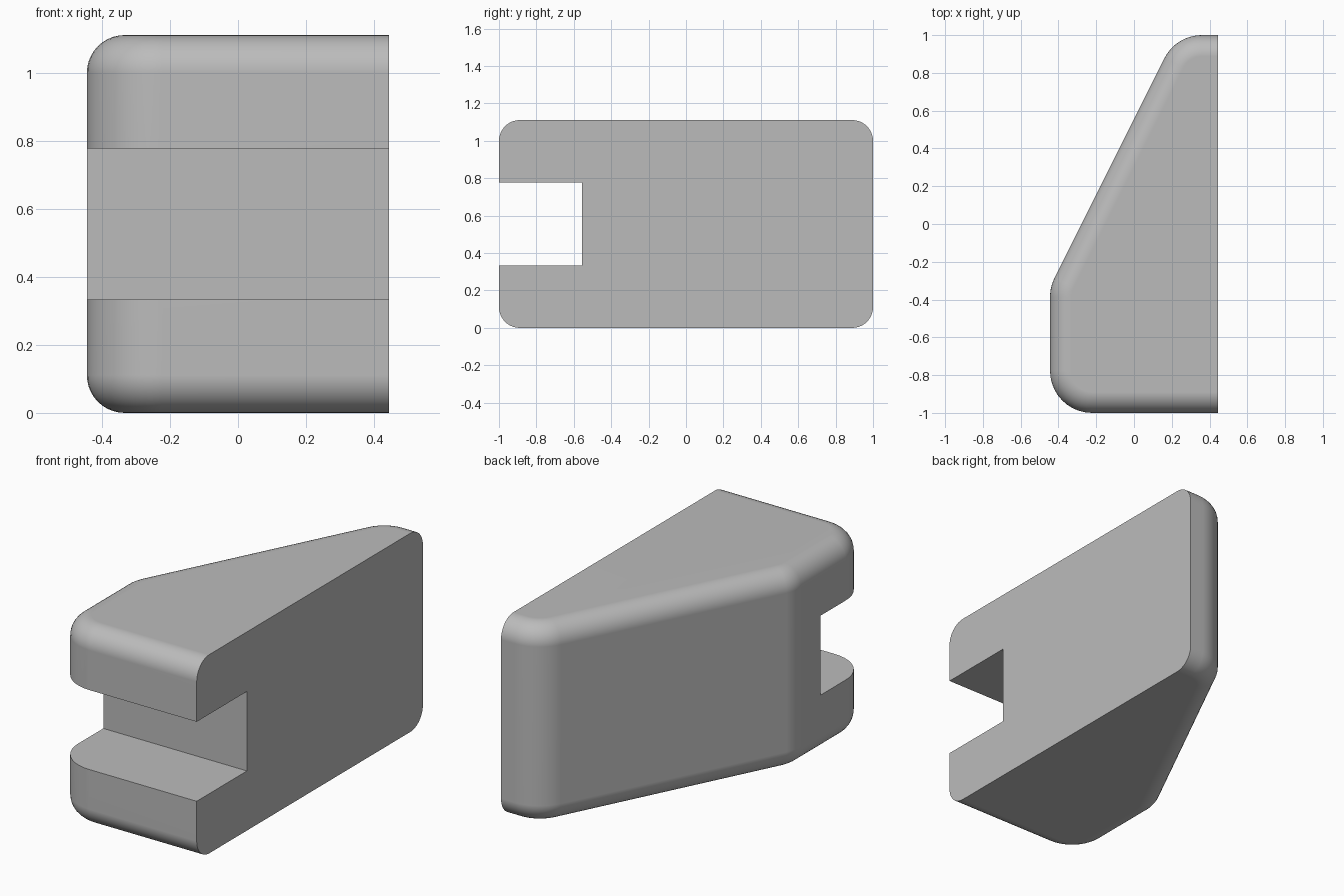
import bpy, bmesh
from math import sin, cos, tan, radians, atan2, pi

if "Cube" in bpy.data.objects:
    bpy.data.objects.remove(bpy.data.objects["Cube"], do_unlink=True)

U = 1 / 9                              # design unit
WIDE, LONG, TALL = 4 * U, 9 * U, 10 * U   # half width, half length, height
EDGE, CORNER, STEPS = U, 2 * U, 10     # edge and corner rounding
SLANT = atan2(1, 2)                    # lean of the tapered side

grey = bpy.data.materials.new("plain grey")
grey.use_nodes = True
colour = (0.5, 0.5, 0.5, 1)
grey.diffuse_color = colour
grey.node_tree.nodes["Principled BSDF"].inputs["Base Color"].default_value = colour


def outline(inset):
    """Plan outline with rounded corners, drawn inward by inset."""
    kink_y = -3 * U - CORNER * tan(SLANT / 2)
    back_x = 2 * U + CORNER * tan((pi / 2 - SLANT) / 2)
    arcs = [(-WIDE + CORNER, -LONG + CORNER, 1.5 * pi, pi),
            (-WIDE + CORNER, kink_y, pi, pi - SLANT),
            (back_x, LONG - CORNER, pi - SLANT, pi / 2)]
    points = [(WIDE, -LONG + inset)]
    for cx, cy, start, end in arcs:
        for i in range(STEPS + 1):
            a = start + (end - start) * i / STEPS
            points.append((cx + (CORNER - inset) * cos(a), cy + (CORNER - inset) * sin(a)))
    return points + [(WIDE, LONG - inset)]


# Body: stacked outlines with rounded top and bottom edges
levels = []
for i in range(STEPS + 1):
    a = pi / 2 * i / STEPS
    levels.append((EDGE * (1 - sin(a)), EDGE * (1 - cos(a))))
levels += [(inset, TALL - z) for inset, z in reversed(levels)]

bm = bmesh.new()
rings = [[bm.verts.new((x, y, z)) for x, y in outline(inset)] for inset, z in levels]
for low, high in zip(rings, rings[1:]):
    for i in range(len(low) - 1):
        bm.faces.new((low[i], low[i + 1], high[i + 1], high[i]))
bm.faces.new(rings[0])
bm.faces.new(rings[-1])
bm.faces.new([r[0] for r in rings] + [r[-1] for r in reversed(rings)])   # flat side
bmesh.ops.recalc_face_normals(bm, faces=bm.faces)
mesh = bpy.data.meshes.new("notched_block")
bm.to_mesh(mesh)
bm.free()
mesh.materials.append(grey)
block = bpy.data.objects.new("notched_block", mesh)
bpy.context.collection.objects.link(block)

# Slot cut across the front
bpy.ops.mesh.primitive_cube_add(size=1, location=(0, -LONG, TALL / 2))
cutter = bpy.context.object
cutter.name = "slot_cutter"
cutter.scale = (3, 8 * U, 4 * U)
cutter.hide_render = True
cutter.data.materials.append(grey)

bpy.ops.object.select_all(action="DESELECT")
block.select_set(True)
bpy.context.view_layer.objects.active = block
cut = block.modifiers.new("slot", "BOOLEAN")
cut.operation, cut.solver, cut.object = "DIFFERENCE", "EXACT", cutter
bpy.ops.object.modifier_apply(modifier=cut.name)
bpy.data.objects.remove(cutter, do_unlink=True)

# Smooth roundings, crisp flat faces
bpy.ops.object.shade_smooth_by_angle(angle=radians(30))
weighted = block.modifiers.new("flat_faces", "WEIGHTED_NORMAL")
weighted.keep_sharp = True
